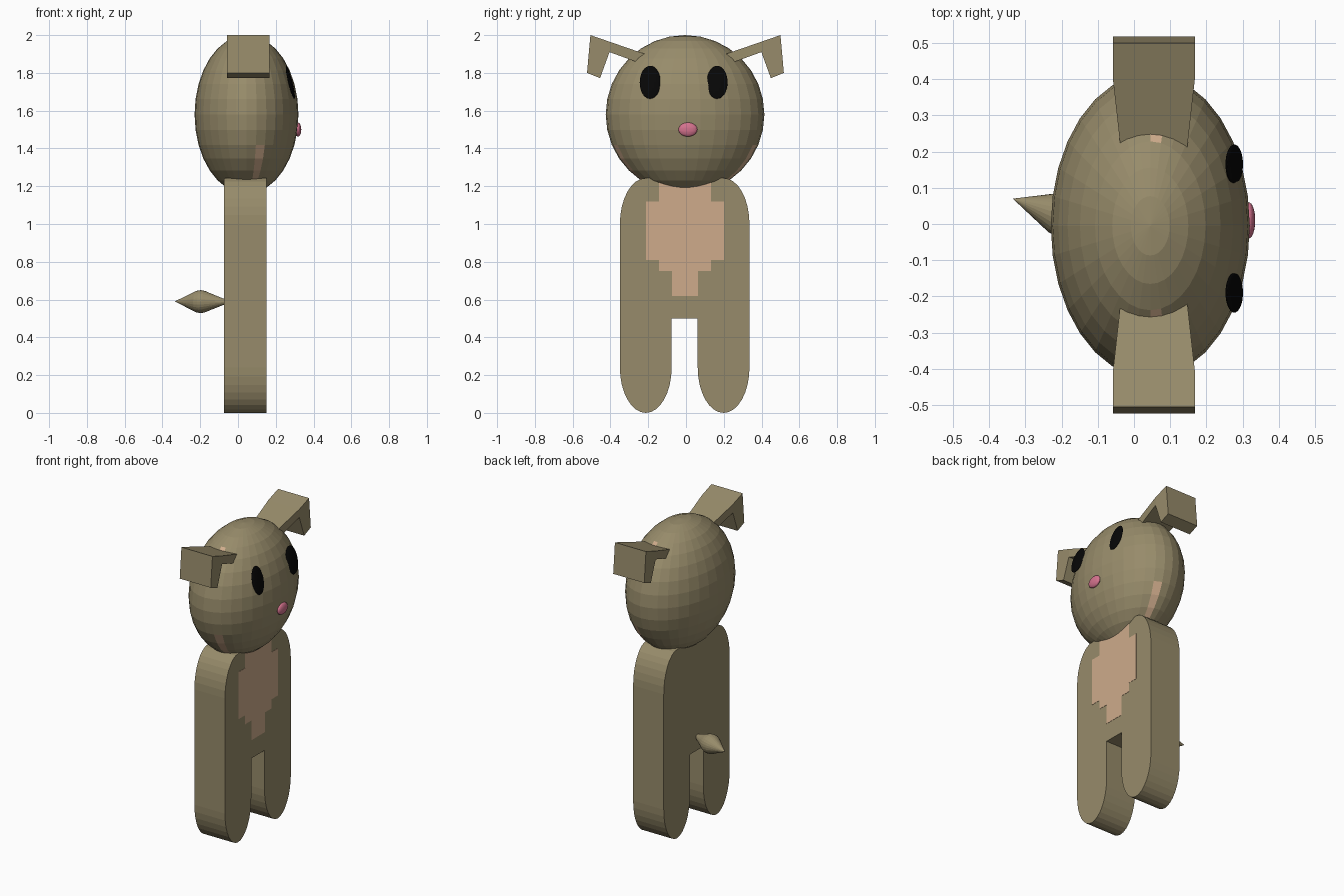
import bpy, bmesh, math
from mathutils import Matrix, Vector

if "Cube" in bpy.data.objects:
    bpy.data.objects.remove(bpy.data.objects["Cube"])


def material(name, rgb):
    m = bpy.data.materials.new(name)
    m.diffuse_color = (*rgb, 1)
    m.use_nodes = True
    m.node_tree.nodes["Principled BSDF"].inputs["Base Color"].default_value = m.diffuse_color
    return m


TAN = material("tan", (0.31, 0.26, 0.145))
PEACH = material("peach", (0.62, 0.41, 0.26))
BLACK = material("black", (0.002, 0.002, 0.002))
PINK = material("pink", (0.66, 0.17, 0.27))


def finish(bm, name, *mats):
    bmesh.ops.recalc_face_normals(bm, faces=bm.faces)
    me = bpy.data.meshes.new(name)
    bm.to_mesh(me)
    bm.free()
    for m in mats:
        me.materials.append(m)
    ob = bpy.data.objects.new(name, me)
    bpy.context.collection.objects.link(ob)
    return ob


def prism(name, outline, mat, split=None):
    """Outline points are (y, z, x0, x1); split cuts both caps between two points."""
    bm = bmesh.new()
    a = [bm.verts.new((p[2], p[0], p[1])) for p in outline]
    b = [bm.verts.new((p[3], p[0], p[1])) for p in outline]
    caps = [bm.faces.new(a), bm.faces.new(b)]
    n = len(outline)
    for i in range(n):
        j = (i + 1) % n
        bm.faces.new((a[i], a[j], b[j], b[i]))
    if split:
        for cap, ring in zip(caps, (a, b)):
            bmesh.utils.face_split(cap, ring[split[0]], ring[split[1]])
    return finish(bm, name, mat)


def ellipsoid(name, centre, radii, mats, tilt=0, paint=None):
    bm = bmesh.new()
    bmesh.ops.create_uvsphere(bm, u_segments=32, v_segments=16, radius=1)
    if paint:
        for f in bm.faces:
            f.material_index = paint(f.calc_center_median().normalized())
    bm.transform(Matrix.Translation(centre) @ Matrix.Rotation(tilt, 4, 'Y')
                 @ Matrix.Diagonal((*radii, 1)))
    return finish(bm, name, *mats)


# Head, with a few peach facets on the cheeks and by the ears
def head_paint(c):
    side = math.degrees(math.atan2(c.x, abs(c.y)))
    polar = math.degrees(math.acos(c.z))
    cheek = 11.25 < side < 22.5 and 112.5 < polar < 146.25
    by_ear = 0 < side < 11.25 and 33.75 < polar < 45
    return int(cheek or by_ear)


ellipsoid("head", (0.045, -0.005, 1.58), (0.275, 0.42, 0.42), (TAN, PEACH), paint=head_paint)

# Eyes and nose
for side, y in (("right", -0.19), ("left", 0.165)):
    ellipsoid(side + "_eye", (0.277, y, 1.75), (0.011, 0.055, 0.09), (BLACK,),
              tilt=math.radians(-14))
ellipsoid("nose", (0.317, 0.01, 1.5), (0.018, 0.05, 0.037), (PINK,))

# Body and legs: one flat slab with rounded feet and shoulders
CY, X0, X1 = -0.007, -0.073, 0.15
half = []
for i in range(17):                                   # foot, inner to outer
    t = math.pi * i / 16
    half.append((0.206 - 0.137 * math.cos(t), 0.245 - 0.24 * math.sin(t) - 0.005))
for i in range(9):                                    # shoulder
    t = math.pi / 2 * i / 8
    half.append((0.206 + 0.137 * math.cos(t), 1.0 + 0.243 * math.sin(t)))
half.insert(0, (0.069, 0.5))
outline = [(CY + y, z, X0, X1) for y, z in half]
outline += [(CY - y, z, X0, X1) for y, z in reversed(half)]
prism("body", outline, TAN)

# Stepped chest patch
steps = [(0.069, 0.62), (0.069, 0.75), (0.137, 0.75), (0.137, 0.81), (0.206, 0.81),
         (0.206, 1.12), (0.137, 1.12), (0.137, 1.22)]
patch = [(y - 0.005, z, 0.147, 0.1515) for y, z in steps]
patch += [(-y - 0.005, z, 0.147, 0.1515) for y, z in reversed(steps)]
prism("chest_patch", patch, PEACH)

# Folded ears: (distance from centre, height, half width)
ear = [(0.15, 1.878, 0.085), (0.402, 1.965, 0.113), (0.503, 2.0, 0.113), (0.521, 1.80, 0.113),
       (0.452, 1.772, 0.113), (0.402, 1.91, 0.113), (0.19, 1.833, 0.089)]
for side, s in (("right", -1), ("left", 1)):
    prism(side + "_ear", [(s * y - 0.003, z, 0.055 - w, 0.055 + w) for y, z, w in ear],
          TAN, split=(1, 5))

# Tail: spindle spun around a slanted axis
start, tip = Vector((-0.06, -0.02, 0.588)), Vector((-0.335, 0.07, 0.59))
axis = tip - start
profile = [(0, 0), (0, 0.01), (0.3, 0.043), (0.42, 0.057), (0.5, 0.061), (0.58, 0.057),
           (0.66, 0.046), (1, 0)]
bm = bmesh.new()
verts = [bm.verts.new((r, 0, t * axis.length)) for t, r in profile]
edges = [bm.edges.new(p) for p in zip(verts, verts[1:])]
bmesh.ops.spin(bm, geom=verts + edges, cent=(0, 0, 0), axis=(0, 0, 1),
               angle=2 * math.pi, steps=24)
bmesh.ops.remove_doubles(bm, verts=bm.verts, dist=0.0005)
bm.transform(Matrix.Translation(start) @ axis.to_track_quat('Z', 'Y').to_matrix().to_4x4())
finish(bm, "tail", TAN)
